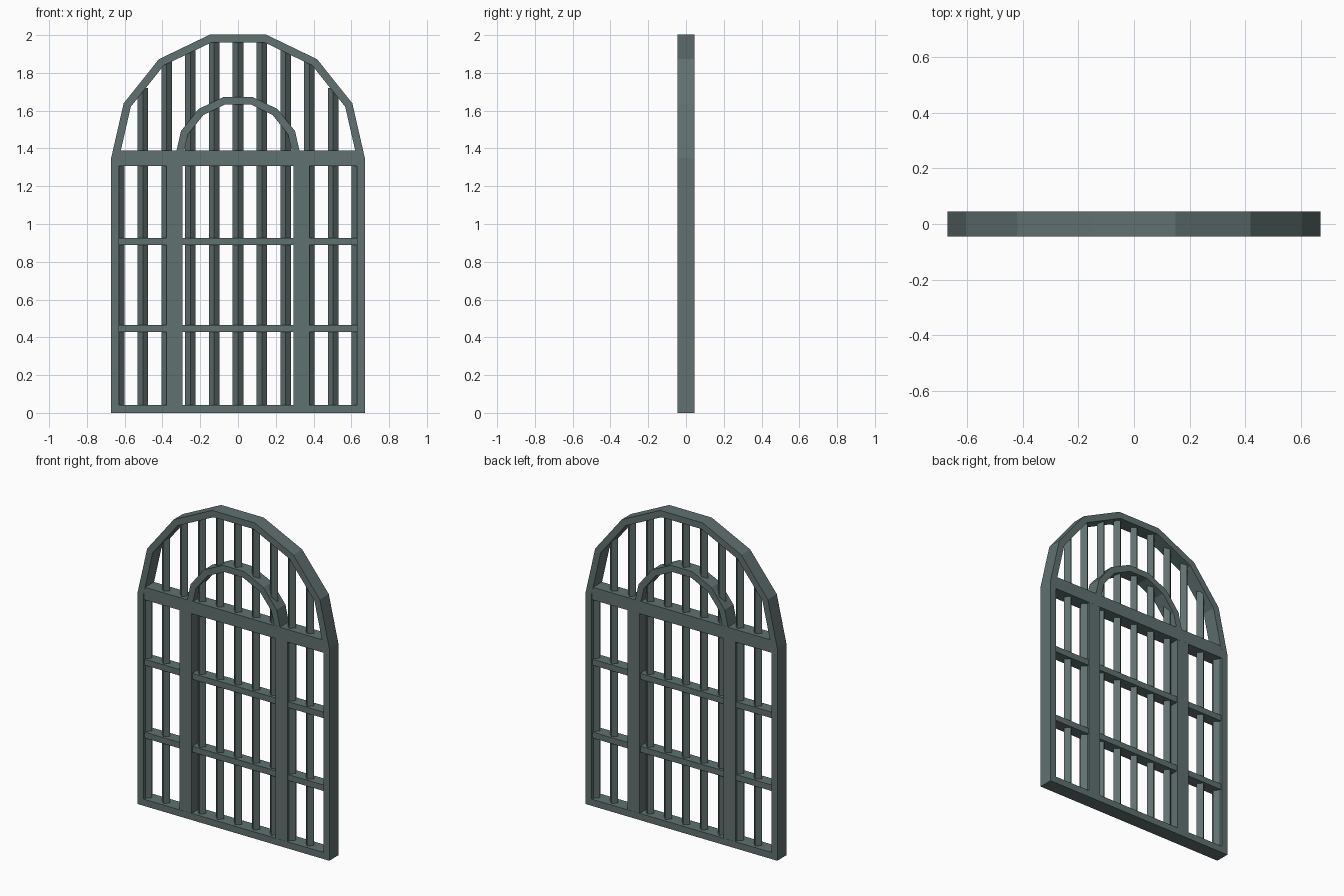
import bpy, bmesh, math

if "Cube" in bpy.data.objects:
    bpy.data.objects.remove(bpy.data.objects["Cube"])

SPRING = 1.347          # height where the arches begin
D = 0.045               # half depth of the frame
SIDES = 7               # segments in each arch

mat = bpy.data.materials.new("grey_green_iron")
mat.diffuse_color = (0.115, 0.165, 0.16, 1)
mat.use_nodes = True
mat.node_tree.nodes["Principled BSDF"].inputs["Base Color"].default_value = mat.diffuse_color


def finish(name, bm):
    bmesh.ops.recalc_face_normals(bm, faces=bm.faces)
    me = bpy.data.meshes.new(name)
    bm.to_mesh(me)
    bm.free()
    me.materials.append(mat)
    ob = bpy.data.objects.new(name, me)
    bpy.context.collection.objects.link(ob)
    return ob


def arc(r):
    return [(r * math.cos(math.pi * i / SIDES), SPRING + r * math.sin(math.pi * i / SIDES))
            for i in range(SIDES + 1)]


def band(name, outer, inner, depth, closed):
    """Sweep a rectangular section between two matching x-z outlines."""
    bm = bmesh.new()
    rings = []
    for (ox, oz), (ix, iz) in zip(outer, inner):
        rings.append([bm.verts.new(p) for p in
                      ((ox, -depth, oz), (ox, depth, oz), (ix, depth, iz), (ix, -depth, iz))])
    n = len(rings)
    for i in range(n if closed else n - 1):
        a, b = rings[i], rings[(i + 1) % n]
        for k in range(4):
            bm.faces.new((a[k], a[(k + 1) % 4], b[(k + 1) % 4], b[k]))
    if not closed:
        bm.faces.new(rings[0])
        bm.faces.new(rings[-1])
    return finish(name, bm)


def box(name, x0, x1, z0, z1, depth):
    bm = bmesh.new()
    bmesh.ops.create_cube(bm, size=1)
    for v in bm.verts:
        v.co = ((x0 + x1) / 2 + v.co.x * (x1 - x0), v.co.y * 2 * depth,
                (z0 + z1) / 2 + v.co.z * (z1 - z0))
    return finish(name, bm)


def bar(name, x, z0, z1, r=0.028):
    """Four-sided bar turned edge-on to the front."""
    bm = bmesh.new()
    bmesh.ops.create_cone(bm, cap_ends=True, segments=4, radius1=r, radius2=r, depth=1)
    for v in bm.verts:
        v.co.x += x
        v.co.z = (z0 + z1) / 2 + v.co.z * (z1 - z0)
    return finish(name, bm)


def arch_height(x, r):
    pts = arc(r)
    for (xa, za), (xb, zb) in zip(pts, pts[1:]):
        if xb <= x <= xa:
            return za + (zb - za) * (xa - x) / (xa - xb)
    return SPRING


# Outer frame with arched top
band("outer_frame",
     arc(0.672) [:] + [(-0.672, 0), (0.672, 0)],
     arc(0.63) + [(-0.63, 0.042), (0.63, 0.042)], D, True)

# Inner arch
band("inner_arch", arc(0.335), arc(0.294), D - 0.001, False)

# Main rail and the two posts
box("main_rail", -0.65, 0.65, 1.308, 1.388, D - 0.0005)
for side, s in (("left", -1), ("right", 1)):
    a, b = sorted((s * 0.295, s * 0.378))
    box(side + "_post", a, b, 0.02, 1.34, D - 0.001)

# Thin cross rails
for name, z in (("lower", 0.446), ("upper", 0.908)):
    box(name + "_cross_rail", -0.645, 0.645, z - 0.019, z + 0.019, 0.037)

# Vertical bars, running up into the arch
for i in range(-5, 6):
    x = i * 0.126
    top = arch_height(abs(x), 0.642) if abs(i) < 5 else SPRING
    bar("vertical_bar_%d" % (i + 6), x, 0.02, top)
